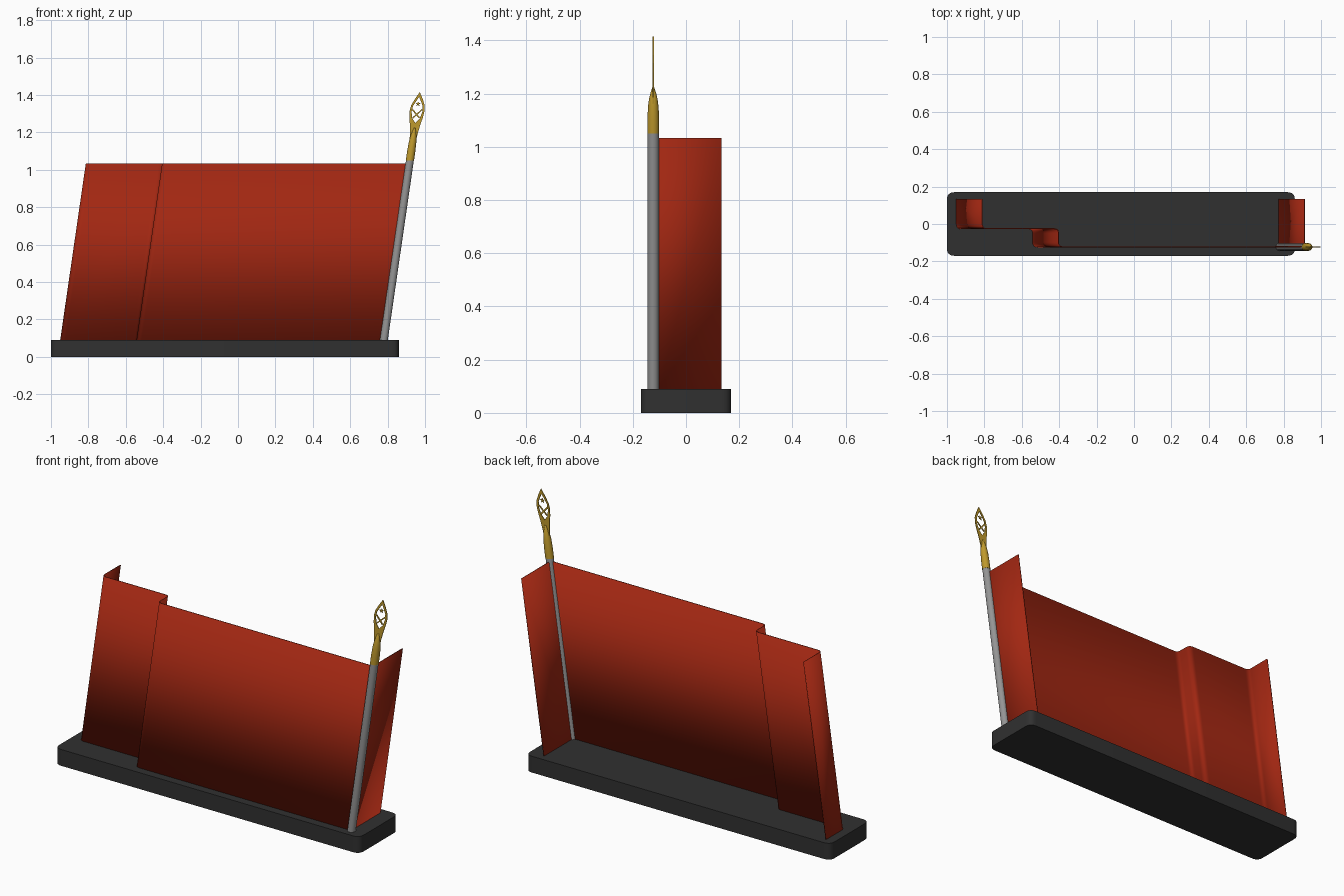
import bpy, bmesh, math
from mathutils import Vector

cube = bpy.data.objects.get("Cube")
if cube:
    bpy.data.objects.remove(cube)

DECK = 0.09      # top of the base
SLANT = 0.145    # sideways lean per unit of height
POLE = Vector((0.78, -0.123))


def material(name, color):
    m = bpy.data.materials.new(name)
    m.use_nodes = True
    m.diffuse_color = (*color, 1)
    m.node_tree.nodes["Principled BSDF"].inputs["Base Color"].default_value = (*color, 1)
    return m


RED = material("banner red", (0.36, 0.02, 0.006))
GREY = material("pole grey", (0.3, 0.3, 0.3))
GOLD = material("finial gold", (0.52, 0.32, 0.025))
DARK = material("base charcoal", (0.03, 0.03, 0.03))


def finish(name, bm, mat, smooth=True, lean=True):
    """Lean the mesh along the slant and turn it into an object."""
    if lean:
        for v in bm.verts:
            v.co.x += SLANT * (v.co.z - DECK)
    bmesh.ops.recalc_face_normals(bm, faces=bm.faces)
    me = bpy.data.meshes.new(name)
    bm.to_mesh(me)
    bm.free()
    ob = bpy.data.objects.new(name, me)
    bpy.context.collection.objects.link(ob)
    me.materials.append(mat)
    if smooth:
        bpy.ops.object.select_all(action='DESELECT')
        ob.select_set(True)
        bpy.context.view_layer.objects.active = ob
        bpy.ops.object.shade_smooth_by_angle(angle=math.radians(35))
    return ob


def fillet(points, radius, steps=6, closed=False):
    """Round the corners of a flat path."""
    pts = [Vector(p) for p in points]
    n, out = len(pts), []
    for i, p in enumerate(pts):
        if not closed and i in (0, n - 1):
            out.append(p)
            continue
        a = p + (pts[i - 1] - p).normalized() * radius
        b = p + (pts[(i + 1) % n] - p).normalized() * radius
        for k in range(steps + 1):
            t = k / steps
            out.append(a * (1 - t) ** 2 + p * 2 * t * (1 - t) + b * t * t)
    return out


def prism(bm, outline, depth):
    """Extrude a closed outline of 3D points by a vector."""
    face = bm.faces.new([bm.verts.new(p) for p in outline])
    ext = bmesh.ops.extrude_face_region(bm, geom=[face])["geom"]
    bmesh.ops.translate(bm, vec=depth, verts=[g for g in ext if isinstance(g, bmesh.types.BMVert)])


def lathe(name, profile, mat, sides=24):
    """Spin (radius, height) rings around the leaning pole axis."""
    bm = bmesh.new()
    rings = []
    for r, z in profile:
        rings.append([bm.verts.new((POLE.x + r * math.cos(math.tau * k / sides),
                                    POLE.y + r * math.sin(math.tau * k / sides), z))
                      for k in range(sides)])
    for lo, hi in zip(rings, rings[1:]):
        for k in range(sides):
            j = (k + 1) % sides
            bm.faces.new((lo[k], lo[j], hi[j], hi[k]))
    bm.faces.new(rings[0])
    bm.faces.new(rings[-1])
    return finish(name, bm, mat)


# Base slab with rounded corners
bm = bmesh.new()
corners = [(-1, -0.17), (0.86, -0.17), (0.86, 0.17), (-1, 0.17)]
prism(bm, [(p.x, p.y, 0) for p in fillet(corners, 0.04, closed=True)], (0, 0, DECK))
finish("base", bm, DARK, lean=False)

# Folded banner: left return, set-back panel, step, main panel, right return
path = fillet([(-0.948, 0.133), (-0.948, -0.025), (-0.54, -0.025), (-0.54, -0.122),
               (0.775, -0.122), (0.775, 0.133)], 0.025)
bm = bmesh.new()
low = [bm.verts.new((p.x, p.y, DECK)) for p in path]
top = [bm.verts.new((p.x, p.y, 1.033)) for p in path]
for i in range(len(path) - 1):
    bm.faces.new((low[i], low[i + 1], top[i + 1], top[i]))
banner = finish("banner", bm, RED)
thick = banner.modifiers.new("cloth thickness", 'SOLIDIFY')
thick.thickness = 0.005
thick.offset = 0

# Pole and the pointed socket on its end
lathe("pole", [(0.021, DECK), (0.021, 1.06)], GREY)
lathe("finial_socket", [(0.022, 1.05), (0.022, 1.1), (0.02, 1.15), (0.016, 1.18),
                        (0.01, 1.205), (0.003, 1.225)], GOLD)

# Thin leaf blade: rows of outer half-width, outer z, inner half-width, inner z
rows = [(0.019, 1.08, 0, 1.08), (0.017, 1.14, 0, 1.14), (0.02, 1.19, 0, 1.19),
        (0.027, 1.235, 0, 1.25), (0.036, 1.28, 0.02, 1.275), (0.04, 1.315, 0.029, 1.31),
        (0.036, 1.345, 0.026, 1.34), (0.02, 1.38, 0.012, 1.368), (0, 1.415, 0, 1.39)]
THIN = Vector((0, 0.004, 0))


def blade_point(u, z):
    return Vector((POLE.x + u, POLE.y - THIN.y / 2, z))


bm = bmesh.new()
for side in (-1, 1):
    for (a, az, b, bz), (c, cz, d, dz) in zip(rows, rows[1:]):
        prism(bm, [blade_point(side * u, z) for u, z in ((a, az), (c, cz), (d, dz), (b, bz))], THIN)
bmesh.ops.remove_doubles(bm, verts=bm.verts, dist=1e-5)
finish("finial_blade", bm, GOLD, smooth=False)

# Openwork in the blade: a small star over two crossed bars
bm = bmesh.new()
star = []
for k in range(10):
    r = 0.006 if k % 2 else 0.014
    a = math.tau * k / 10
    star.append(blade_point(r * math.sin(a), 1.352 + r * math.cos(a)))
prism(bm, star, THIN)
for side in (-1, 1):
    ends = ((-0.02, 1.28), (0.024, 1.325), (0.029, 1.32), (-0.015, 1.275))
    prism(bm, [blade_point(side * u, z) for u, z in ends], THIN)
finish("finial_openwork", bm, GOLD, smooth=False)
